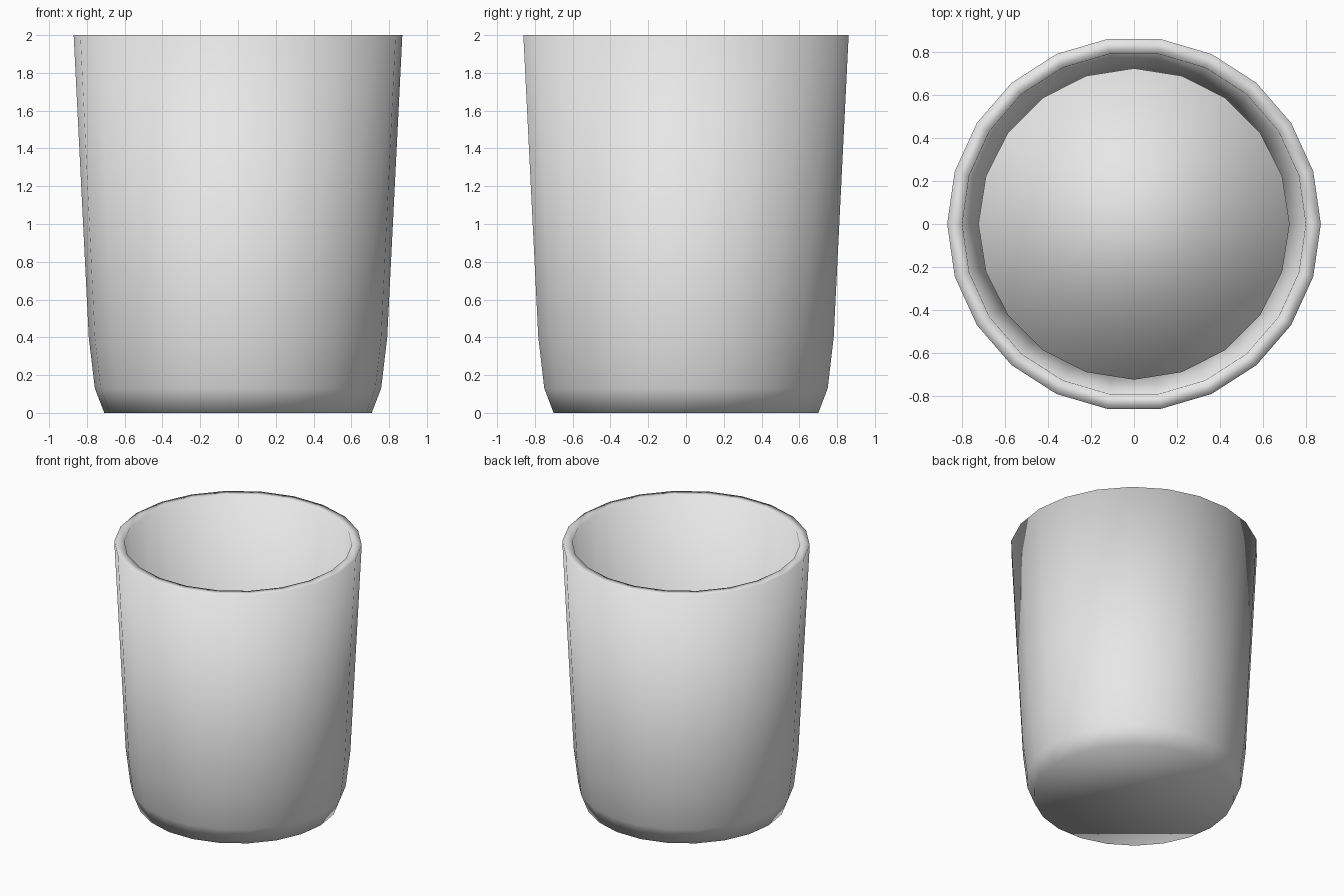
import bpy, bmesh, math

if "Cube" in bpy.data.objects:
    bpy.data.objects.remove(bpy.data.objects["Cube"])

mat = bpy.data.materials.new("light grey")
mat.diffuse_color = (0.8, 0.8, 0.8, 1)
mat.use_nodes = True
mat.node_tree.nodes["Principled BSDF"].inputs["Base Color"].default_value = mat.diffuse_color


def lathe(name, profile, sides):
    """Turn an open (radius, z) profile round z and cap both ends, smooth shaded."""
    bm = bmesh.new()
    rings = []
    for r, z in profile:
        rings.append([bm.verts.new((r * math.cos(2 * math.pi * i / sides),
                                    r * math.sin(2 * math.pi * i / sides), z))
                      for i in range(sides)])
    for a, b in zip(rings, rings[1:]):
        for i in range(sides):
            j = (i + 1) % sides
            bm.faces.new((a[i], a[j], b[j], b[i]))
    bm.faces.new(rings[0][::-1])
    bm.faces.new(rings[-1])
    for f in bm.faces:
        f.smooth = True
    me = bpy.data.meshes.new(name)
    bm.to_mesh(me)
    bm.free()
    me.materials.append(mat)
    ob = bpy.data.objects.new(name, me)
    bpy.context.collection.objects.link(ob)
    return ob


# tapered tumbler: outside wall, flat rim, inside wall, inside floor
lathe("cup", [(0.708, 0), (0.758, 0.13), (0.79, 0.4), (0.87, 2.0),
              (0.80, 2.0), (0.722, 0.42), (0.69, 0.16), (0.65, 0.07)], 22)

# drink filling the lower part of the cup
lathe("drink", [(0.66, 0.12), (0.725, 0.7)], 20)
